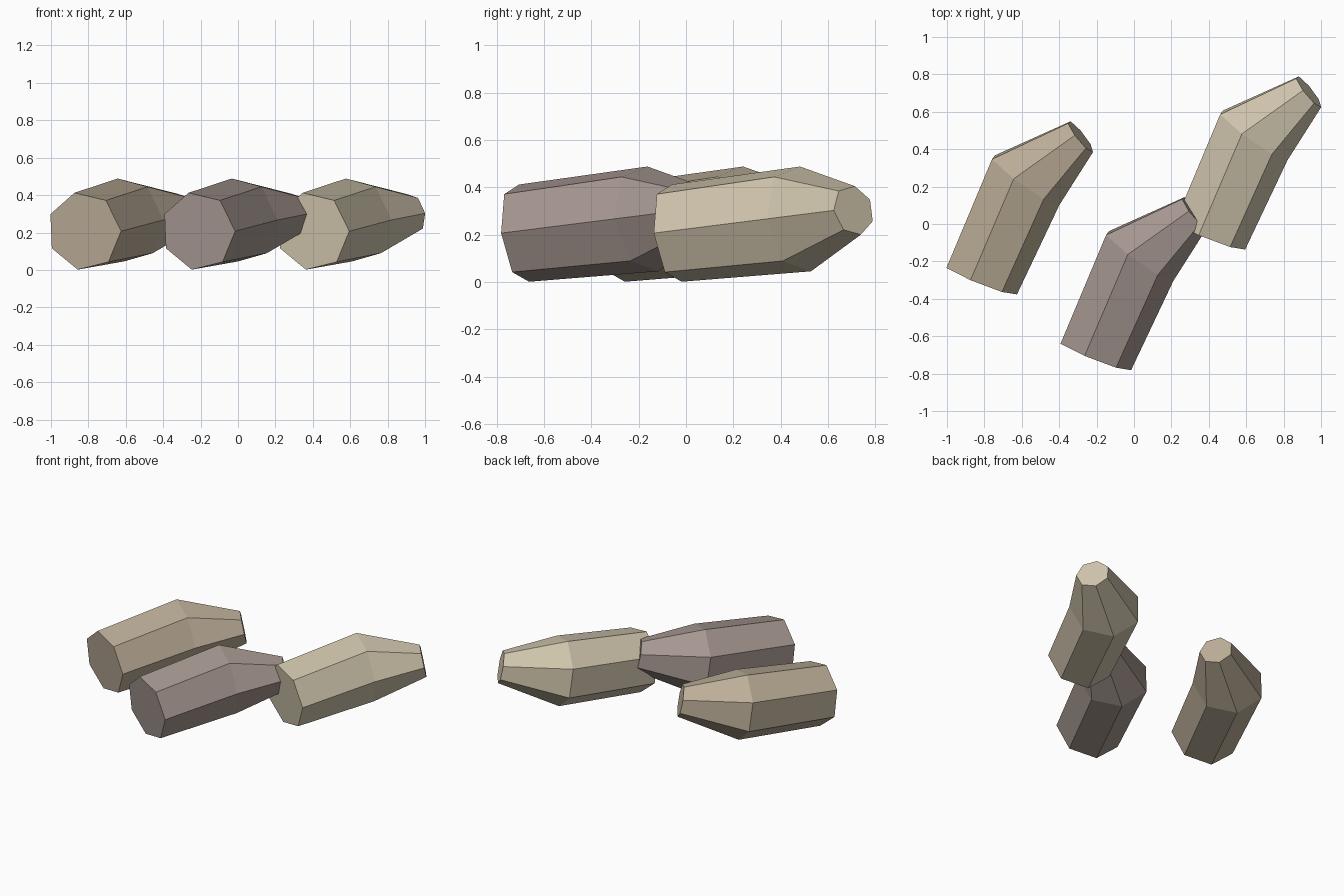
import bpy, bmesh
from math import sin, cos, radians, tau
from mathutils import Vector

if "Cube" in bpy.data.objects:
    bpy.data.objects.remove(bpy.data.objects["Cube"])

SIDES = 7
# Cross-sections along the bent shape: centre, radius, heading (deg), upward slope
RINGS = [
    ((-0.212, -0.702, 0.207), 0.212, 68, 0.11),
    ((0.025, -0.170, 0.267), 0.229, 54, 0.13),
    ((0.324, 0.063, 0.303), 0.107, 38.5, 0.20),
]


def ring_points(centre, radius, heading, slope):
    h = radians(heading)
    normal = Vector((cos(h), sin(h), slope)).normalized()
    u = Vector((sin(h), -cos(h), 0))
    v = u.cross(normal)
    return [Vector(centre) + radius * (cos(tau * i / SIDES) * u + sin(tau * i / SIDES) * v)
            for i in range(SIDES)]


def make_stone(name, location, colour):
    bm = bmesh.new()
    rings = [[bm.verts.new(p) for p in ring_points(*r)] for r in RINGS]
    # End caps
    bm.faces.new(rings[0])
    bm.faces.new(rings[-1])
    # Side facets
    for a, b in zip(rings, rings[1:]):
        for i in range(SIDES):
            j = (i + 1) % SIDES
            bm.faces.new((a[i], a[j], b[j], b[i]))
    bmesh.ops.recalc_face_normals(bm, faces=bm.faces[:])
    mesh = bpy.data.meshes.new(name)
    bm.to_mesh(mesh)
    bm.free()
    obj = bpy.data.objects.new(name, mesh)
    obj.location = location
    bpy.context.collection.objects.link(obj)
    mat = bpy.data.materials.new(name + "_colour")
    mat.diffuse_color = (*colour, 1)
    mat.use_nodes = True
    mat.node_tree.nodes["Principled BSDF"].inputs["Base Color"].default_value = mat.diffuse_color
    mesh.materials.append(mat)


# Three copies of the same bent, tapered stone
make_stone("left_stone", (-0.61, 0.405, 0), (0.50, 0.42, 0.31))
make_stone("middle_stone", (0, 0, 0), (0.38, 0.31, 0.28))
make_stone("right_stone", (0.61, 0.645, 0), (0.62, 0.55, 0.41))
